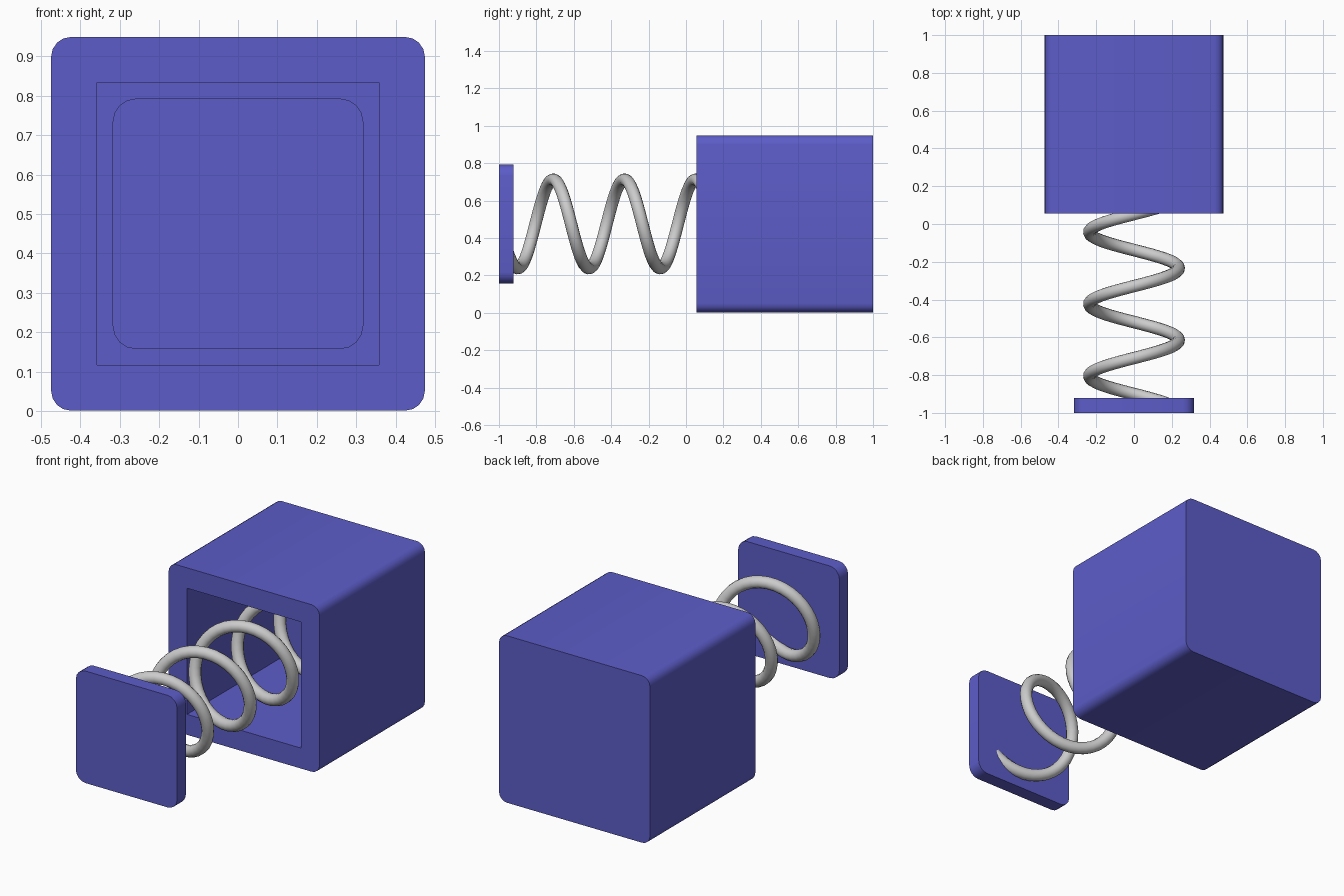
import bpy, bmesh, math

if "Cube" in bpy.data.objects:
    bpy.data.objects.remove(bpy.data.objects["Cube"])

CZ = 0.475  # height of the common axis

blue = bpy.data.materials.new("blue")
blue.diffuse_color = (0.108, 0.108, 0.584, 1)
blue.use_nodes = True
blue.node_tree.nodes["Principled BSDF"].inputs["Base Color"].default_value = blue.diffuse_color


def activate(ob):
    bpy.ops.object.select_all(action='DESELECT')
    ob.select_set(True)
    bpy.context.view_layer.objects.active = ob


def block(name, half, y0, y1, radius=0.0, segments=4):
    """Square block along y, with its four lengthwise edges rounded."""
    bm = bmesh.new()
    bmesh.ops.create_cube(bm, size=1)
    for v in bm.verts:
        v.co = (v.co.x * 2 * half,
                (y0 + y1) / 2 + v.co.y * (y1 - y0),
                CZ + v.co.z * 2 * half)
    if radius:
        long_edges = [e for e in bm.edges
                      if abs(e.verts[0].co.y - e.verts[1].co.y) > 1e-4]
        bmesh.ops.bevel(bm, geom=long_edges, offset=radius, segments=segments,
                        profile=0.5, affect='EDGES')
    me = bpy.data.meshes.new(name)
    bm.to_mesh(me)
    bm.free()
    ob = bpy.data.objects.new(name, me)
    me.materials.append(blue)
    bpy.context.collection.objects.link(ob)
    return ob


# Hollow housing, open at the front
housing = block("housing", 0.474, 0.055, 1.0, 0.05)
cavity = block("cavity_cutter", 0.358, -0.1, 0.88)
cavity.hide_render = True
cut = housing.modifiers.new("cavity", 'BOOLEAN')
cut.operation = 'DIFFERENCE'
cut.solver = 'EXACT'
cut.object = cavity
activate(housing)
bpy.ops.object.modifier_apply(modifier=cut.name)
bpy.data.objects.remove(cavity)

# Front push plate
plate = block("plate", 0.318, -1.0, -0.922, 0.06)

for ob in (housing, plate):
    activate(ob)
    bpy.ops.object.shade_smooth_by_angle(angle=math.radians(30))

# Coil spring from the plate to the back wall of the housing
PITCH, COIL_R, WIRE_R = 0.381, 0.237, 0.033
TURNS, STEPS = 5, 36
curve = bpy.data.curves.new("spring", 'CURVE')
curve.dimensions = '3D'
curve.bevel_depth = WIRE_R
curve.bevel_resolution = 4
curve.use_fill_caps = True
spline = curve.splines.new('POLY')
count = TURNS * STEPS + 1
spline.points.add(count - 1)
for i in range(count):
    y = -0.957 + PITCH * i / STEPS
    t = 2 * math.pi * (y + 0.805) / PITCH
    spline.points[i].co = (-COIL_R * math.cos(t), y,
                           CZ + COIL_R * math.sin(t), 1)
spring = bpy.data.objects.new("spring", curve)
bpy.context.collection.objects.link(spring)
activate(spring)
bpy.ops.object.convert(target='MESH')
bpy.ops.object.shade_smooth_by_angle(angle=math.radians(40))
